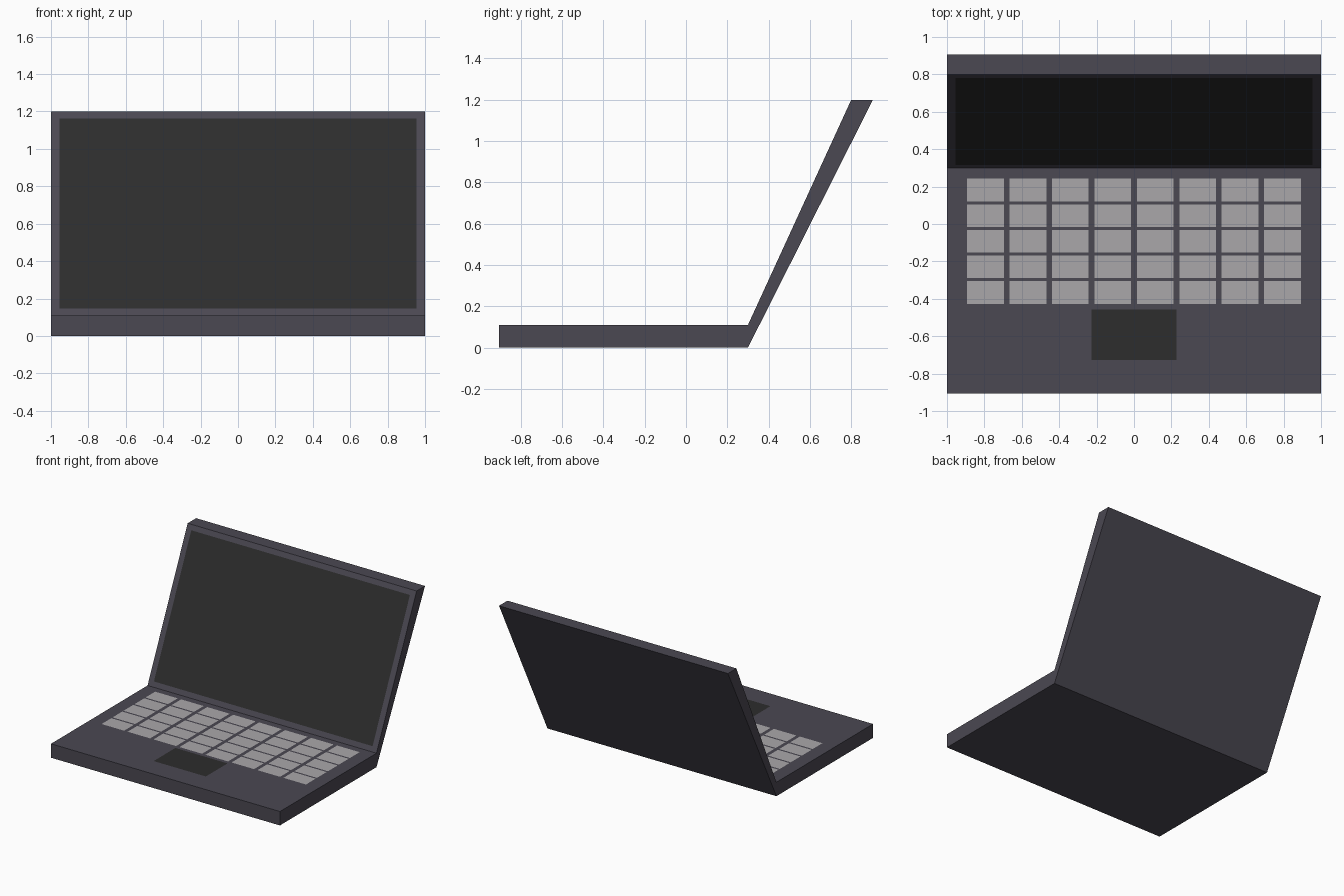
import bpy
import bmesh
from mathutils import Vector

if "Cube" in bpy.data.objects:
    bpy.data.objects.remove(bpy.data.objects["Cube"])


def material(name, rgb):
    m = bpy.data.materials.new(name)
    m.diffuse_color = (*rgb, 1)
    m.use_nodes = True
    m.node_tree.nodes["Principled BSDF"].inputs["Base Color"].default_value = m.diffuse_color
    return m


SHELL = material("shell_grey", (0.07, 0.065, 0.085))
DARK = material("dark_glass", (0.026, 0.026, 0.026))
KEY = material("key_grey", (0.40, 0.39, 0.40))


def finish(bm, name, mat):
    mesh = bpy.data.meshes.new(name)
    bm.to_mesh(mesh)
    bm.free()
    mesh.materials.append(mat)
    obj = bpy.data.objects.new(name, mesh)
    bpy.context.collection.objects.link(obj)
    return obj


def prism(name, profile, half_width, mat):
    """Extrude a (y, z) profile across x."""
    bm = bmesh.new()
    face = bm.faces.new([bm.verts.new((-half_width, y, z)) for y, z in profile])
    new = bmesh.ops.extrude_face_region(bm, geom=[face])["geom"]
    verts = [g for g in new if isinstance(g, bmesh.types.BMVert)]
    bmesh.ops.translate(bm, verts=verts, vec=(2 * half_width, 0, 0))
    bmesh.ops.recalc_face_normals(bm, faces=bm.faces)
    return finish(bm, name, mat)


def quad(bm, x0, x1, start, end):
    """Flat panel between two (y, z) lines, facing up / forward."""
    corners = [(x0, *start), (x1, *start), (x1, *end), (x0, *end)]
    bm.faces.new([bm.verts.new(c) for c in corners])


BASE_TOP, HINGE_Y, HEIGHT, LIFT = 0.11, 0.30, 1.20, 0.002
BACK = 0.905

# Base slab and leaning lid, meeting at the hinge
prism("base", [(-BACK, 0), (HINGE_Y, 0), (HINGE_Y, BASE_TOP), (-BACK, BASE_TOP)], 1, SHELL)
prism("lid", [(HINGE_Y, 0), (BACK, HEIGHT), (0.80, HEIGHT), (HINGE_Y, BASE_TOP)], 1, SHELL)

# Screen panel lying on the sloped inner face of the lid
low, high = Vector((HINGE_Y, BASE_TOP)), Vector((0.80, HEIGHT))
slope = high - low
lift = Vector((-slope.y, slope.x)).normalized() * LIFT
bm = bmesh.new()
quad(bm, -0.955, 0.955, low + slope * 0.034 + lift, low + slope * 0.966 + lift)
finish(bm, "screen", DARK)

# Keyboard: 8 columns by 5 rows of flat keys
bm = bmesh.new()
z = BASE_TOP + LIFT
for col in range(8):
    for row in range(5):
        x, y = -0.893 + col * 0.227, -0.427 + row * 0.137
        quad(bm, x, x + 0.197, (y, z), (y + 0.121, z))
finish(bm, "keyboard", KEY)

# Trackpad
bm = bmesh.new()
quad(bm, -0.228, 0.228, (-0.727, z), (-0.456, z))
finish(bm, "trackpad", DARK)
